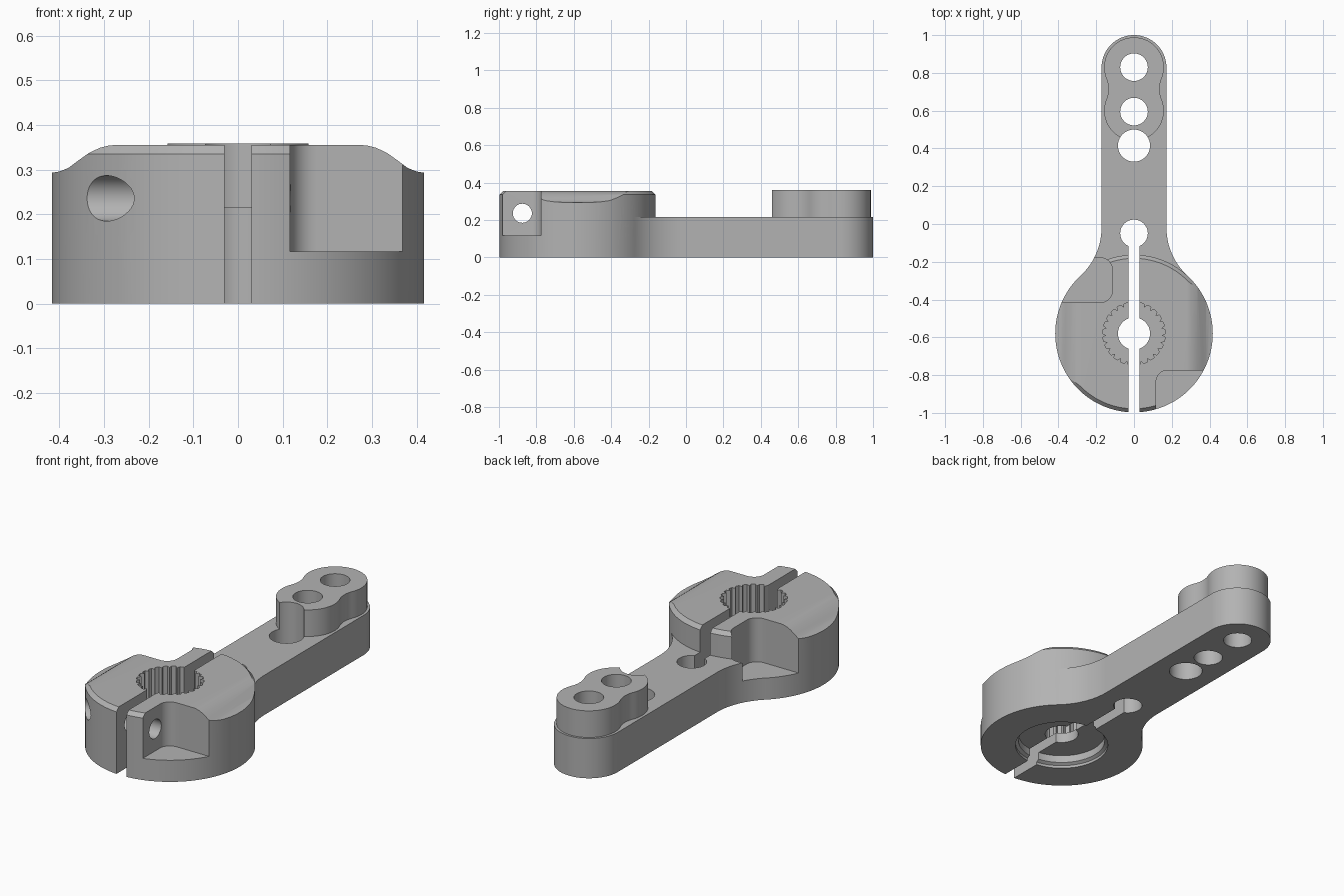
import bpy
import bmesh
from math import sin, cos, radians, tau
from mathutils import Matrix

if "Cube" in bpy.data.objects:
    bpy.data.objects.remove(bpy.data.objects["Cube"], do_unlink=True)

HUB_Y, HUB_R = -0.58, 0.417
ARM_W, ARM_TOP, HUB_TOP = 0.172, 0.215, 0.355


def arc(cx, cy, r, a0, a1, n=24):
    """Points along an arc, angles in degrees."""
    angles = [radians(a0 + (a1 - a0) * i / n) for i in range(n + 1)]
    return [(cx + r * cos(a), cy + r * sin(a)) for a in angles]


def circle(cx, cy, r, n=64):
    return arc(cx, cy, r, 0, 360, n)[:-1]


def rounded_rect(x0, x1, y0, y1, r):
    return (arc(x1 - r, y1 - r, r, 0, 90, 8) + arc(x0 + r, y1 - r, r, 90, 180, 8)
            + arc(x0 + r, y0 + r, r, 180, 270, 8) + arc(x1 - r, y0 + r, r, 270, 360, 8))


def loft(name, sections, matrix=None):
    """Solid through (outline, z) sections that share a point count."""
    bm = bmesh.new()
    rings = [[bm.verts.new((x, y, z)) for x, y in pts] for pts, z in sections]
    bm.faces.new(rings[0][::-1])
    bm.faces.new(rings[-1])
    for low, high in zip(rings, rings[1:]):
        for i in range(len(low)):
            j = (i + 1) % len(low)
            bm.faces.new((low[i], low[j], high[j], high[i]))
    bmesh.ops.recalc_face_normals(bm, faces=bm.faces)
    if matrix:
        bm.transform(matrix)
        bmesh.ops.recalc_face_normals(bm, faces=bm.faces)
    mesh = bpy.data.meshes.new(name)
    bm.to_mesh(mesh)
    bm.free()
    obj = bpy.data.objects.new(name, mesh)
    bpy.context.scene.collection.objects.link(obj)
    return obj


def prism(name, outline, z0, z1, matrix=None):
    return loft(name, [(outline, z0), (outline, z1)], matrix)


def lathe(name, profile, n=128):
    return loft(name, [(circle(0, HUB_Y, r, n), z) for r, z in profile])


def combine(target, tool, operation):
    """Apply a boolean and discard the tool."""
    tool.hide_render = True
    mod = target.modifiers.new(operation.lower(), 'BOOLEAN')
    mod.operation, mod.solver, mod.object = operation, 'EXACT', tool
    bpy.context.view_layer.objects.active = target
    bpy.ops.object.modifier_apply(modifier=mod.name)
    bpy.data.objects.remove(tool, do_unlink=True)


# Clamp hub with a chamfered top rim
horn = lathe("servo_arm", [(HUB_R, 0), (HUB_R, 0.335), (0.398, HUB_TOP)])

# Arm with a round tip and concave fillets running into the hub
FILLET = 0.3455
side = arc(ARM_W + FILLET, -0.02, FILLET, 227.3, 180)
mirrored = [(-x, y) for x, y in reversed(side)]
tip = arc(0, 1 - ARM_W, ARM_W, 0, 180, 48)
combine(horn, prism("arm", side + tip + mirrored + [(0, HUB_Y)], 0, ARM_TOP), 'UNION')

# Raised two-lobed boss near the tip
boss = (arc(0, 0.83, 0.158, -22.7, 202.7, 48) + arc(-0.275, 0.715, 0.14, 22.7, -22.7, 12)[1:-1]
        + arc(0, 0.6, 0.158, 157.3, 382.7, 48) + arc(0.275, 0.715, 0.14, 202.7, 157.3, 12)[1:-1])
combine(horn, prism("boss", boss, 0.1, 0.359), 'UNION')

cutters = []

# Scooped shoulders on both sides of the hub top
scoop = [(0.27, 0.356), (0.29, 0.354), (0.31, 0.349), (0.335, 0.337), (0.36, 0.319),
         (0.38, 0.304), (0.4, 0.296), (0.42, 0.293), (0.6, 0.293), (0.6, 0.5), (0.27, 0.5)]
stand = Matrix.Rotation(radians(90), 4, 'X')
for s in (1, -1):
    cutters.append(prism("scoop", [(s * x, z) for x, z in scoop], 0.05, 1.2, stand))

# Screw seats at diagonal corners
cutters.append(prism("front_seat", rounded_rect(0.117, 0.7, -1.3, -0.775, 0.06), 0.117, 0.6))
cutters.append(prism("back_seat", rounded_rect(-0.7, -0.115, -0.415, -0.18, 0.06), 0.117, 0.6))

# Linkage holes along the arm and the relief hole ending the slot
for y, r in ((-0.05, 0.073), (0.415, 0.085), (0.595, 0.073), (0.83, 0.073)):
    cutters.append(prism("arm_hole", circle(0, y, r), -0.1, 0.6))

# Shaft bore, toothed socket and underside recess
cutters.append(prism("shaft_bore", circle(0, HUB_Y, 0.085), -0.1, 0.6))
TEETH = 25
socket = []
for i in range(TEETH):
    for step, r in ((0, 0.166), (0.5, 0.166), (0.75, 0.148)):
        a = tau * (i + step) / TEETH
        socket.append((r * cos(a), HUB_Y + r * sin(a)))
cutters.append(prism("toothed_socket", socket, 0.12, 0.6))
cutters.append(lathe("recess", [(0.238, -0.1), (0.238, 0.015), (0.222, 0.025), (0.222, 0.065)]))

# Clamp slot
slot = [(-0.03, -1.2), (0.03, -1.2), (0.03, -0.06), (-0.03, -0.06)]
cutters.append(prism("clamp_slot", slot, -0.1, 0.6))

# Cross holes for the clamp screws
turn = Matrix.Rotation(radians(90), 4, 'Y')
for y, z in ((-0.875, 0.236), (-0.303, 0.21)):
    cutters.append(prism("screw_hole", circle(-z, y, 0.051, 40), -0.7, 0.7, turn))

for cutter in cutters:
    combine(horn, cutter, 'DIFFERENCE')

# Finish
metal = bpy.data.materials.new("grey_metal")
metal.use_nodes = True
grey = (0.45, 0.45, 0.45, 1)
metal.diffuse_color = grey
metal.node_tree.nodes["Principled BSDF"].inputs["Base Color"].default_value = grey
horn.data.materials.clear()
horn.data.materials.append(metal)
bpy.ops.object.select_all(action='DESELECT')
horn.select_set(True)
bpy.context.view_layer.objects.active = horn
bpy.ops.object.shade_smooth_by_angle(angle=radians(25))
